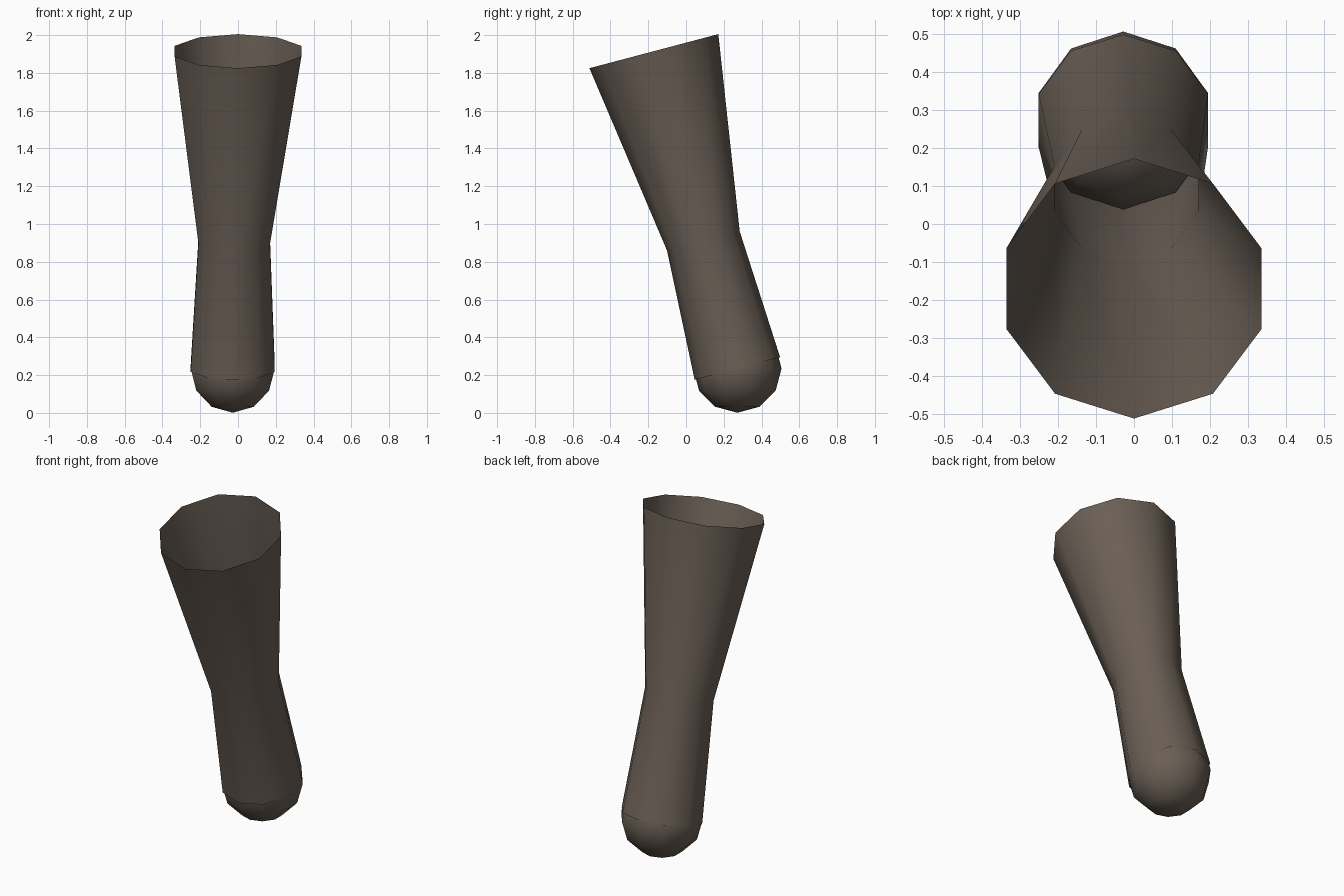
import bpy, bmesh
from math import radians
from mathutils import Matrix

SIDES = 10
TILT = radians(14.8)
cube = bpy.data.objects.get("Cube")
if cube:
    bpy.data.objects.remove(cube, do_unlink=True)

brown = bpy.data.materials.new("dull brown")
color = (0.144, 0.114, 0.091, 1)
brown.use_nodes = True
brown.diffuse_color = color
brown.node_tree.nodes["Principled BSDF"].inputs["Base Color"].default_value = color


def add_object(name, bm):
    mesh = bpy.data.meshes.new(name)
    bm.to_mesh(mesh)
    bm.free()
    mesh.materials.append(brown)
    mesh.shade_smooth()
    obj = bpy.data.objects.new(name, mesh)
    bpy.context.collection.objects.link(obj)
    return obj


# Open flared sleeve: tilted rings (centre, radius) from the bottom to the rim
END = (-0.028, 0.272, 0.235)
sections = [(END, 0.234), ((-0.02, 0.092, 0.91), 0.199), ((0, -0.17, 1.915), 0.353)]
bm = bmesh.new()
rings = []
for centre, radius in sections:
    place = Matrix.Translation(centre) @ Matrix.Rotation(TILT, 4, 'X')
    rings.append(bmesh.ops.create_circle(bm, segments=SIDES, radius=radius, matrix=place)["verts"])
for low, high in zip(rings, rings[1:]):
    for i in range(SIDES):
        j = (i + 1) % SIDES
        bm.faces.new((low[i], low[j], high[j], high[i]))
bmesh.ops.recalc_face_normals(bm, faces=bm.faces)
# Make the walls face away from the axis
bm.normal_update()
wall = bm.faces[0]
if (wall.calc_center_median() - (sum((v.co for v in rings[0]), wall.normal * 0) / SIDES)).dot(wall.normal) < 0:
    bmesh.ops.reverse_faces(bm, faces=bm.faces)
add_object("sleeve", bm)

# Round ball closing the lower end
bm = bmesh.new()
bmesh.ops.create_uvsphere(bm, u_segments=SIDES, v_segments=6, radius=0.234,
                          matrix=Matrix.Translation(END))
add_object("end_ball", bm)
